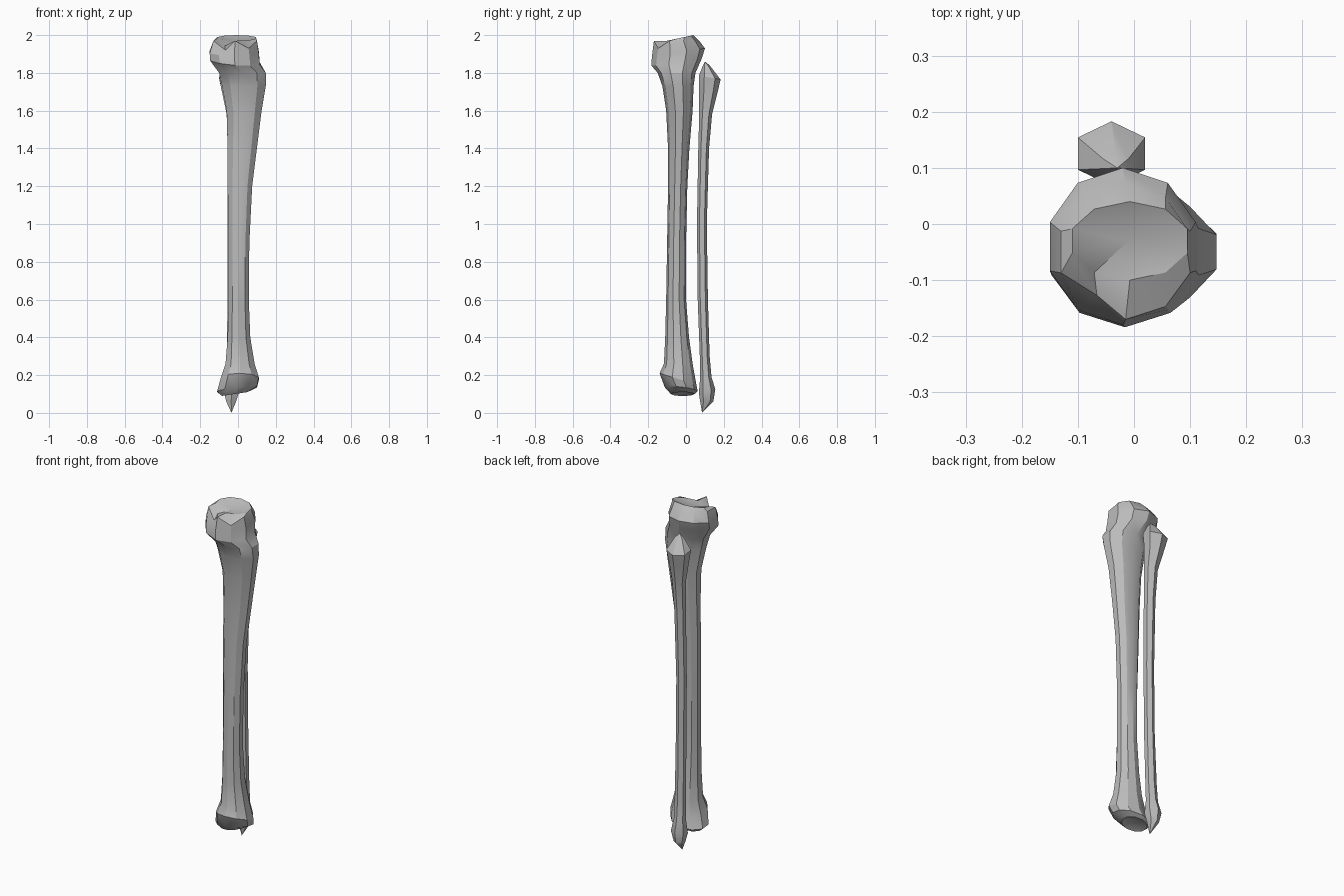
import bpy, bmesh
from math import sin, cos, tau, radians

cube = bpy.data.objects.get("Cube")
if cube:
    bpy.data.objects.remove(cube)

bone = bpy.data.materials.new("bone_grey")
bone.use_nodes = True
GREY = (0.5, 0.5, 0.5, 1)
bone.diffuse_color = GREY
bsdf = bone.node_tree.nodes["Principled BSDF"]
bsdf.inputs["Base Color"].default_value = GREY
bsdf.inputs["Roughness"].default_value = 0.8


def loft(name, rings, sides, top, bottom, dents=()):
    """Skin rings of (z, x0, x1, y0, y1, tilt_x, tilt_y), closed by apex points."""
    bm = bmesh.new()
    loops = []
    for z, x0, x1, y0, y1, tx, ty in rings:
        loop = []
        for k in range(sides):
            a = tau * k / sides + tau / 4
            u, v = cos(a), sin(a)
            # widen so that flat-sided polygons still fill the box
            u /= max(abs(cos(tau * j / sides + tau / 4)) for j in range(sides))
            loop.append(bm.verts.new(((x0 + x1) / 2 + u * (x1 - x0) / 2,
                                      (y0 + y1) / 2 + v * (y1 - y0) / 2,
                                      z + tx * u + ty * v)))
        loops.append(loop)
    for ring, k, dx, dy, dz in dents:
        co = loops[ring][k].co
        co.x, co.y, co.z = co.x + dx, co.y + dy, co.z + dz
    for a, b in zip(loops, loops[1:]):
        for k in range(sides):
            n = (k + 1) % sides
            bm.faces.new((a[k], b[k], b[n], a[n]))
    for loop, tip in ((loops[0], top), (loops[-1], bottom)):
        apex = bm.verts.new(tip)
        for k in range(sides):
            bm.faces.new((loop[k], loop[(k + 1) % sides], apex))
    bmesh.ops.recalc_face_normals(bm, faces=bm.faces)
    mesh = bpy.data.meshes.new(name)
    bm.to_mesh(mesh)
    bm.free()
    mesh.materials.append(bone)
    obj = bpy.data.objects.new(name, mesh)
    bpy.context.collection.objects.link(obj)
    bpy.ops.object.select_all(action='DESELECT')
    obj.select_set(True)
    bpy.context.view_layer.objects.active = obj
    bpy.ops.object.shade_smooth_by_angle(angle=radians(30))


# Shin bone: plateau, flared head, slim shaft, ankle end
loft("shin_bone", [
    (1.985, -.11, .095, -.10, .04, 0, .015),
    (1.97, -.13, .10, -.17, .07, 0, 0),
    (1.91, -.15, .11, -.18, .10, 0, .02),
    (1.86, -.147, .115, -.184, .085, -.01, .02),
    (1.80, -.10, .147, -.15, .05, 0, 0),
    (1.73, -.085, .147, -.125, .04, 0, 0),
    (1.60, -.06, .125, -.105, .035, 0, 0),
    (1.40, -.055, .10, -.095, .018, 0, 0),
    (1.20, -.055, .075, -.095, .007, 0, 0),
    (.90, -.05, .06, -.10, 0, 0, 0),
    (.60, -.05, .057, -.105, 0, 0, 0),
    (.40, -.055, .065, -.11, .016, 0, 0),
    (.26, -.066, .088, -.117, .035, 0, 0),
    (.18, -.09, .11, -.14, .055, 0, -.03),
    (.125, -.11, .10, -.112, .062, .012, -.01),
    (.10, -.085, .05, -.08, .045, .01, 0),
], 10, (-.01, -.03, 1.962), (0, -.02, .125),
    dents=[(0, 4, 0, 0, -.03), (1, 4, .02, .02, -.05), (1, 6, 0, 0, -.04)])

# Calf bone: pointed head, thin shaft, tapering ankle tip
loft("calf_bone", [
    (1.84, -.055, -.01, .09, .125, 0, 0),
    (1.775, -.10, .02, .068, .183, 0, -.01),
    (1.70, -.085, .01, .07, .168, 0, 0),
    (1.58, -.06, .005, .07, .138, 0, 0),
    (1.40, -.055, 0, .065, .122, 0, 0),
    (1.00, -.055, -.005, .058, .11, 0, 0),
    (.60, -.055, -.005, .062, .116, 0, 0),
    (.30, -.06, -.005, .073, .125, 0, 0),
    (.19, -.062, -.005, .075, .135, 0, 0),
    (.115, -.075, .005, .068, .155, 0, .01),
    (.06, -.062, -.01, .075, .145, 0, 0),
], 6, (-.03, .10, 1.86), (-.035, .085, 0))
